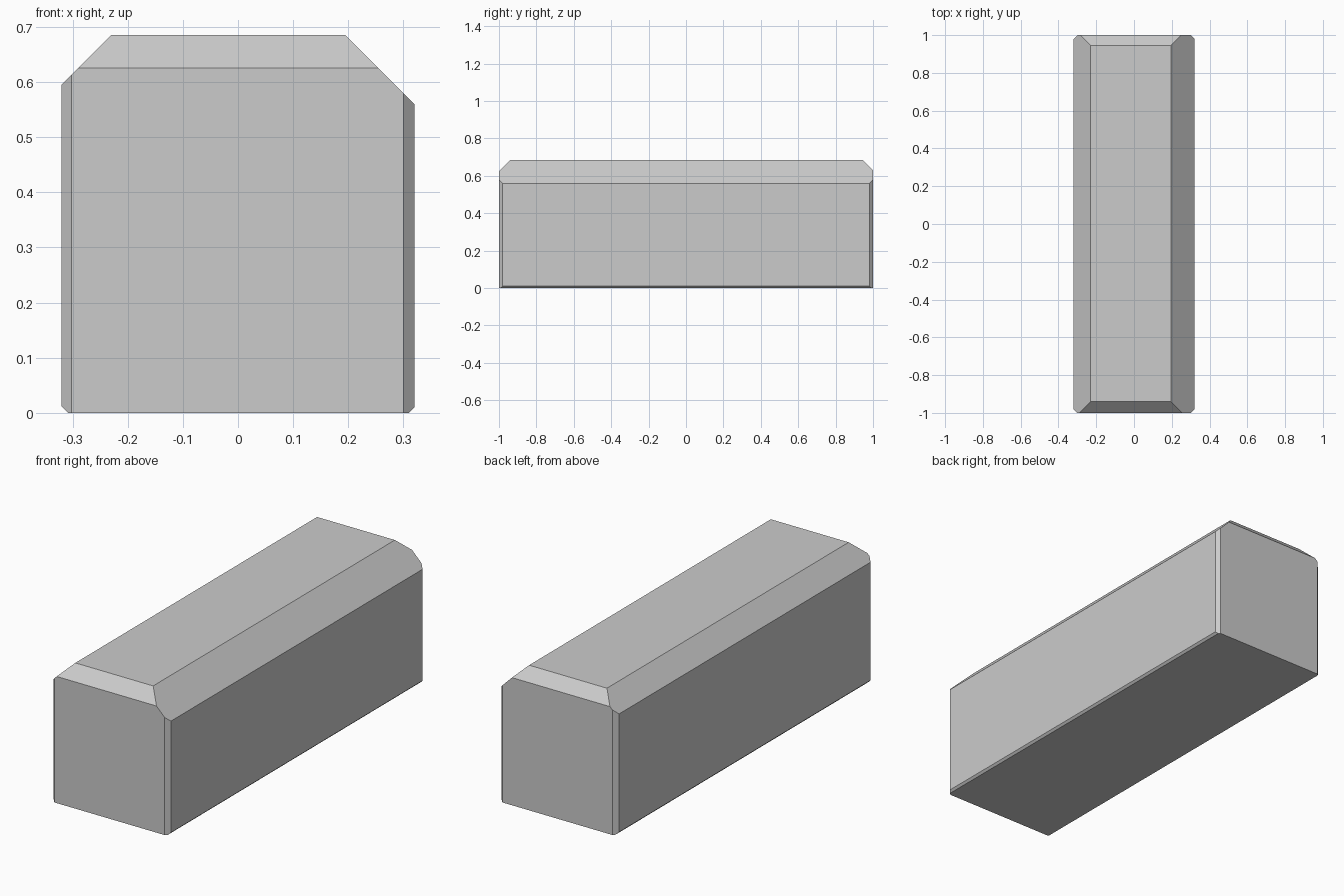
import bpy, bmesh
from mathutils import Vector

if "Cube" in bpy.data.objects:
    bpy.data.objects.remove(bpy.data.objects["Cube"])

HALF_X, HALF_Y, HEIGHT = 0.32, 1.0, 0.685

# Plain block standing on the ground
bm = bmesh.new()
bmesh.ops.create_cube(bm, size=1)
for v in bm.verts:
    v.co = Vector((v.co.x * 2 * HALF_X, v.co.y * 2 * HALF_Y, (v.co.z + 0.5) * HEIGHT))


def chamfer(sx, sy, sz, size):
    """Slice off one 45 degree edge, given the signs of its two faces."""
    corner = Vector((sx * HALF_X, sy * HALF_Y, HEIGHT if sz > 0 else 0))
    normal = Vector((sx, sy, sz))
    point = corner - normal * size / 2
    geom = bm.verts[:] + bm.edges[:] + bm.faces[:]
    cut = bmesh.ops.bisect_plane(bm, geom=geom, plane_co=point, plane_no=normal,
                                 clear_outer=True)
    edges = [e for e in cut["geom_cut"] if isinstance(e, bmesh.types.BMEdge)]
    bmesh.ops.contextual_create(bm, geom=edges)


# Uneven worn edges: top, bottom and vertical corners
for sx, sy, sz, size in [
    (-1, 0, 1, 0.09), (1, 0, 1, 0.125), (0, -1, 1, 0.06), (0, 1, 1, 0.055),
    (-1, 0, -1, 0.012), (1, 0, -1, 0.01),
    (-1, -1, 0, 0.018), (1, -1, 0, 0.02), (-1, 1, 0, 0.022), (1, 1, 0, 0.018),
]:
    chamfer(sx, sy, sz, size)

bmesh.ops.recalc_face_normals(bm, faces=bm.faces[:])
mesh = bpy.data.meshes.new("stone_block")
bm.to_mesh(mesh)
bm.free()
bpy.context.collection.objects.link(bpy.data.objects.new("stone_block", mesh))
